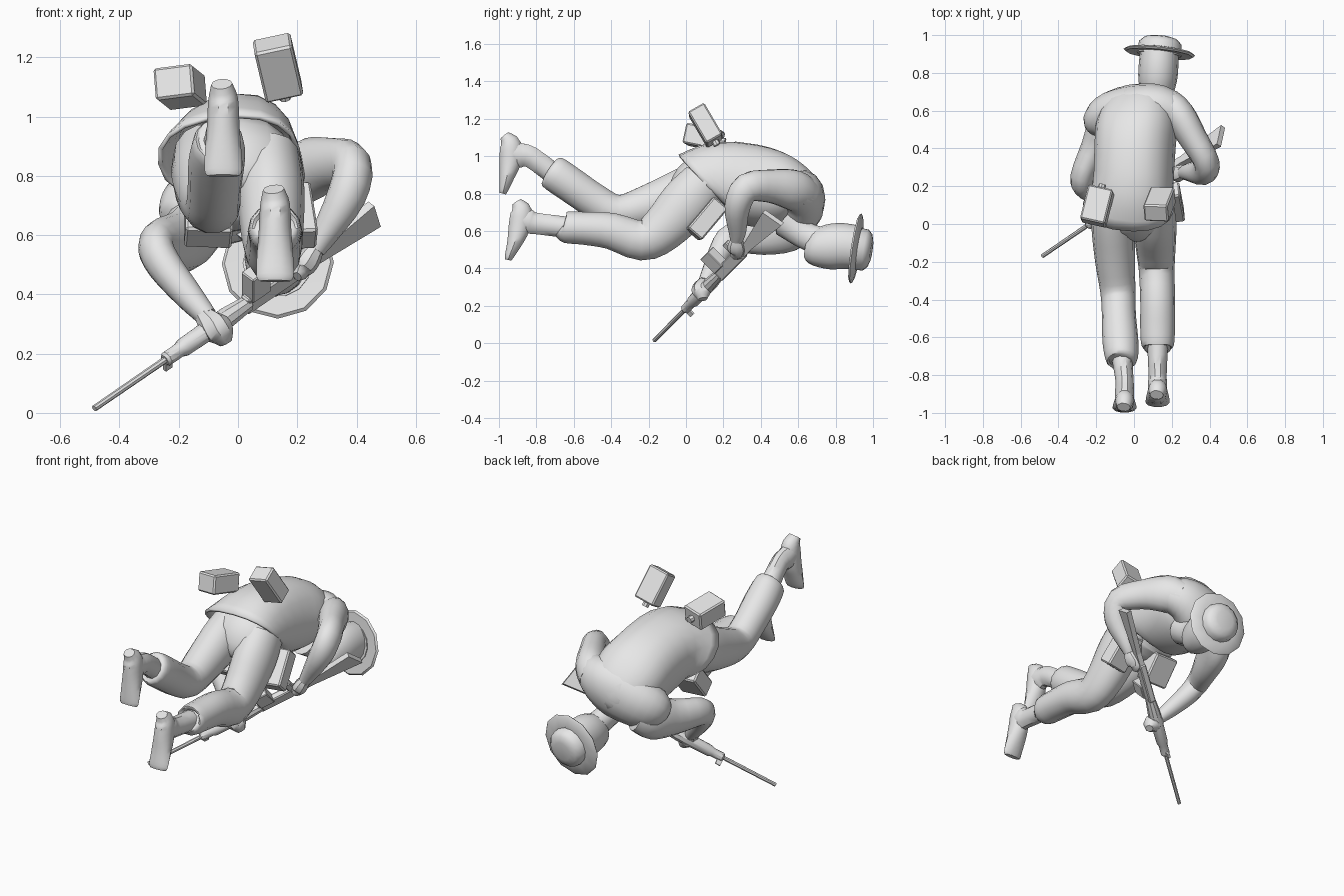
import bpy, bmesh, math
from mathutils import Vector, Matrix

if "Cube" in bpy.data.objects:
    bpy.data.objects.remove(bpy.data.objects["Cube"])

grey = bpy.data.materials.new("plain grey")
grey.diffuse_color = (0.8, 0.8, 0.8, 1)
grey.use_nodes = True
grey.node_tree.nodes["Principled BSDF"].inputs["Base Color"].default_value = grey.diffuse_color


def finish(name, bm, smooth=True, angle=40):
    bmesh.ops.recalc_face_normals(bm, faces=bm.faces)
    me = bpy.data.meshes.new(name)
    bm.to_mesh(me)
    bm.free()
    me.materials.append(grey)
    ob = bpy.data.objects.new(name, me)
    bpy.context.collection.objects.link(ob)
    if smooth:
        bpy.context.view_layer.objects.active = ob
        ob.select_set(True)
        bpy.ops.object.shade_smooth_by_angle(angle=math.radians(angle))
        ob.select_set(False)
    return ob


def spline(rows, steps):
    """Catmull-Rom through rows of numbers."""
    r = [Vector(q) for q in rows]
    r = [2 * r[0] - r[1]] + r + [2 * r[-1] - r[-2]]
    out = []
    for i in range(1, len(r) - 2):
        p0, p1, p2, p3 = r[i - 1:i + 3]
        for s in range(steps):
            t = s / steps
            out.append(0.5 * (2 * p1 + (p2 - p0) * t + (2 * p0 - 5 * p1 + 4 * p2 - p3) * t * t
                              + (3 * p1 - p0 - 3 * p2 + p3) * t ** 3))
    return out + [r[-2]]


def power(v, e):
    return math.copysign(abs(v) ** e, v)


def loft(name, rows, sides=14, steps=3, cap=(True, True), normals=None, angle=40, e=1, across=None):
    """Rows: x, y, z, half width, half depth, roll in degrees; e below 1 squares the section."""
    rows = spline(rows, steps)
    pts = [Vector(q[:3]) for q in rows]
    bm = bmesh.new()
    rings = []
    for i, q in enumerate(rows):
        t = (pts[min(i + 1, len(pts) - 1)] - pts[max(i - 1, 0)]).normalized()
        if normals:
            k = min(1, i / normals[1])
            t = (Vector(normals[0]) * (1 - k) + t * k).normalized()
        roll = math.radians(q[5])
        side = Vector(across or (math.cos(roll), 0, math.sin(roll)))
        side = (side - t * side.dot(t)).normalized()
        up = t.cross(side)
        rings.append([bm.verts.new(pts[i] + side * q[3] * power(math.cos(a), e) + up * q[4] * power(math.sin(a), e))
                      for a in (2 * math.pi * j / sides for j in range(sides))])
    for a, b in zip(rings, rings[1:]):
        for j in range(sides):
            k = (j + 1) % sides
            bm.faces.new((a[j], a[k], b[k], b[j]))
    if cap[0]:
        bm.faces.new(rings[0])
    if cap[1]:
        bm.faces.new(rings[-1])
    return finish(name, bm, angle=angle)


def frame(centre, axis, side):
    """Local z along axis, local x close to side."""
    z = Vector(axis).normalized()
    x = Vector(side)
    x = (x - z * x.dot(z)).normalized()
    m = Matrix((x, z.cross(x), z)).transposed().to_4x4()
    return Matrix.Translation(centre) @ m


def box(name, size, m, bevel=0.015):
    bm = bmesh.new()
    bmesh.ops.create_cube(bm, size=1)
    bmesh.ops.scale(bm, vec=size, verts=bm.verts)
    if bevel:
        bmesh.ops.bevel(bm, geom=bm.edges[:], offset=bevel, segments=1, affect='EDGES')
    bmesh.ops.transform(bm, matrix=m, verts=bm.verts)
    return finish(name, bm, smooth=False)


def lathe(name, profile, m, sides=14, angle=35):
    """Spin (radius, height) points around local z."""
    bm = bmesh.new()
    rings = [[bm.verts.new(m @ Vector((r * math.cos(a), r * math.sin(a), h)))
              for a in (2 * math.pi * j / sides for j in range(sides))] for r, h in profile]
    for a, b in zip(rings, rings[1:]):
        for j in range(sides):
            k = (j + 1) % sides
            bm.faces.new((a[j], a[k], b[k], b[j]))
    bm.faces.new(rings[0])
    bm.faces.new(rings[-1])
    return finish(name, bm, angle=angle)


# jacket with an open hem, and its shoulder yoke
jacket = loft("jacket", [
    (-.03, .09, .865, .242, .19, 11), (-.005, .21, .87, .212, .21, 13), (.005, .4, .835, .21, .215, 16),
    (.015, .53, .795, .21, .19, 20), (.035, .63, .745, .17, .135, 24), (.07, .68, .68, .08, .06, 20)],
    sides=18, cap=(False, True), normals=((0, .74, .67), 5), angle=60, e=.87)
mod = jacket.modifiers.new("hem thickness", 'SOLIDIFY')
mod.thickness = 0.015
loft("shoulder_yoke", [(-.2, .5, .63, .06, .08, 0), (-.17, .535, .655, .105, .125, 0), (-.1, .585, .7, .125, .15, 0),
                       (.03, .615, .755, .128, .165, 0), (.14, .62, .795, .115, .135, 0),
                       (.23, .58, .815, .09, .1, 0)], angle=60, across=(0, 1, 0))

# hips and trouser legs
loft("hips", [(-.02, .17, .87, .17, .14, 8), (-.01, .08, .84, .2, .16, 8),
              (0, .0, .77, .17, .12, 8), (0, -.03, .73, .1, .06, 8)])
loft("left_trouser_leg", [(.1, .1, .86, .11, .13, 0), (.11, .0, .745, .115, .145, 0),
    (.115, -.13, .605, .105, .125, 0), (.12, -.24, .55, .095, .11, 0), (.125, -.4, .6, .092, .1, 0),
    (.125, -.55, .615, .092, .09, 0), (.125, -.645, .62, .085, .085, 0), (.125, -.66, .625, .06, .055, 0)])
loft("right_trouser_leg", [(-.11, .1, .86, .11, .13, 0), (-.11, -.02, .8, .115, .135, 0),
    (-.1, -.2, .735, .105, .115, 0), (-.085, -.36, .7, .093, .095, 0), (-.08, -.48, .755, .09, .095, 0),
    (-.072, -.62, .85, .095, .097, 0), (-.065, -.715, .915, .085, .094, 0), (-.065, -.73, .925, .06, .06, 0)])


# boots: ankle shaft running into the heel, and the sole down to the toe
def boot(name, x, y, z, lean, ankle):
    loft(name + "_shaft", [ankle, (x, y + .17, z + .195, .048, .06, 0), (x, y + .11 + lean / 2, z + .205, .051, .07, 0),
                           (x, y + .06 + lean / 2, z + .22, .05, .075, 0)], sides=10)
    loft(name, [(x - .005, y + .03 + lean, z + .31, .036, .028, 0), (x, y + .062 + lean * .8, z + .26, .05, .06, 0),
                (x, y + .06 + lean * .5, z + .17, .055, .06, 0), (x, y + .042 + lean * .3, z + .09, .061, .042, 0),
                (x, y + .025, z + .02, .063, .025, 0), (x, y + .02, z, .054, .018, 0)], sides=10)


boot("left_boot", .125, -.97, .445, .035, (.125, -.64, .62, .055, .06, 0))
boot("right_boot", -.05, -1.0, .8, 0, (-.065, -.7, .9, .055, .06, 0))

# sleeves and hands
loft("left_sleeve", [(.17, .63, .79, .09, .1, 0), (.24, .57, .82, .088, .11, 0), (.315, .45, .84, .075, .09, 0),
    (.385, .325, .83, .068, .08, 0), (.365, .275, .73, .066, .07, 0), (.29, .275, .6, .045, .048, 0),
    (.26, .27, .55, .034, .034, 0)])
loft("left_hand", [(.265, .27, .56, .028, .03, 0), (.24, .27, .52, .04, .048, 0),
    (.215, .27, .485, .036, .045, 0), (.2, .25, .46, .015, .02, 0)], sides=8)
loft("right_sleeve", [(-.1, .62, .65, .08, .1, 0), (-.155, .54, .61, .085, .125, 0), (-.205, .41, .575, .075, .105, 0),
    (-.275, .25, .565, .062, .08, 0), (-.25, .19, .5, .06, .065, 0), (-.17, .14, .4, .05, .05, 0),
    (-.105, .1, .325, .036, .036, 0)])
loft("right_hand", [(-.12, .1, .335, .03, .03, 0), (-.085, .085, .295, .052, .052, 0),
    (-.06, .085, .27, .05, .05, 0), (-.04, .09, .235, .022, .025, 0)], sides=8)

# neck, head and brimmed hat
loft("neck", [(.07, .54, .65, .09, .09, 0), (.1, .63, .58, .065, .075, 0), (.12, .73, .54, .07, .08, 0)])
loft("head", [(.115, .645, .515, .05, .06, 0), (.12, .68, .51, .082, .095, 0), (.125, .76, .515, .102, .12, 0),
    (.13, .84, .52, .105, .122, 0), (.135, .93, .51, .1, .115, 0)], sides=16, angle=60)
hat = frame((.135, .915, .505), (.1, .985, -.15), (1, 0, 0))
lathe("hat_brim", [(.1, -.012), (.18, -.016), (.19, -.006), (.18, .002), (.12, .012)], hat, 12)
lathe("hat_crown", [(.118, -.02), (.113, .045), (.09, .068), (.055, .078)], hat, 14, 50)

# canteens on the back of the belt
for name, c, axis, side, size in (
        ("belt_canteen", (-.195, .095, 1.1), (.05, .2, -.04), (1, 0, .08), (.135, .11, .19)),
        ("raised_canteen", (.135, .105, 1.165), (.04, .1, -.17), (1, 0, .15), (.13, .1, .2))):
    m = frame(c, axis, side)
    box(name, size, m, .008)
    lathe(name + "_cap", [(.02, 0), (.02, .025)], m @ Matrix.Translation((0, 0, size[2] / 2)), 8)

# pouches at the front of the belt
box("left_pouch", (.14, .1, .22), frame((.185, .11, .665), (.03, -.16, -.19), (1, 0, -.1)), .008)
box("right_pouch", (.16, .1, .18), frame((-.1, .09, .655), (0, -.16, -.19), (1, 0, -.1)), .008)

# rifle: local z runs from muzzle to butt, local x points to the magazine side
rifle = frame((-.485, -.17, .015), (.955, .65, .655), (0, -.7, .7))
lathe("rifle_barrel", [(.011, 0), (.012, .38)], rifle, 8)
lathe("rifle_handguard", [(.018, .33), (.026, .34), (.026, .4), (.033, .42), (.037, .62), (.028, .72)], rifle, 10)
box("rifle_sight", (.05, .014, .03), rifle @ Matrix.Translation((-.025, 0, .345)), 0)
box("rifle_receiver", (.07, .04, .25), rifle @ Matrix.Translation((0, 0, .83)), .006)
box("rifle_magazine", (.11, .06, .085), rifle @ Matrix.Translation((.075, 0, .76)), .004)
box("rifle_grip", (.08, .035, .04), rifle @ Matrix.Translation((.06, 0, .92)), .005)

# rifle stock: side profile pushed out to its thickness
bm = bmesh.new()
face = bm.faces.new([bm.verts.new((x, -.015, z)) for x, z in
                     ((-.03, .93), (.025, .93), (.025, 1.03), (.07, 1.3), (-.05, 1.33), (-.025, 1.03))])
top = bmesh.ops.extrude_face_region(bm, geom=[face])
bmesh.ops.translate(bm, vec=(0, .03, 0), verts=[v for v in top["geom"] if isinstance(v, bmesh.types.BMVert)])
bmesh.ops.transform(bm, matrix=rifle, verts=bm.verts)
finish("rifle_stock", bm, smooth=False)
